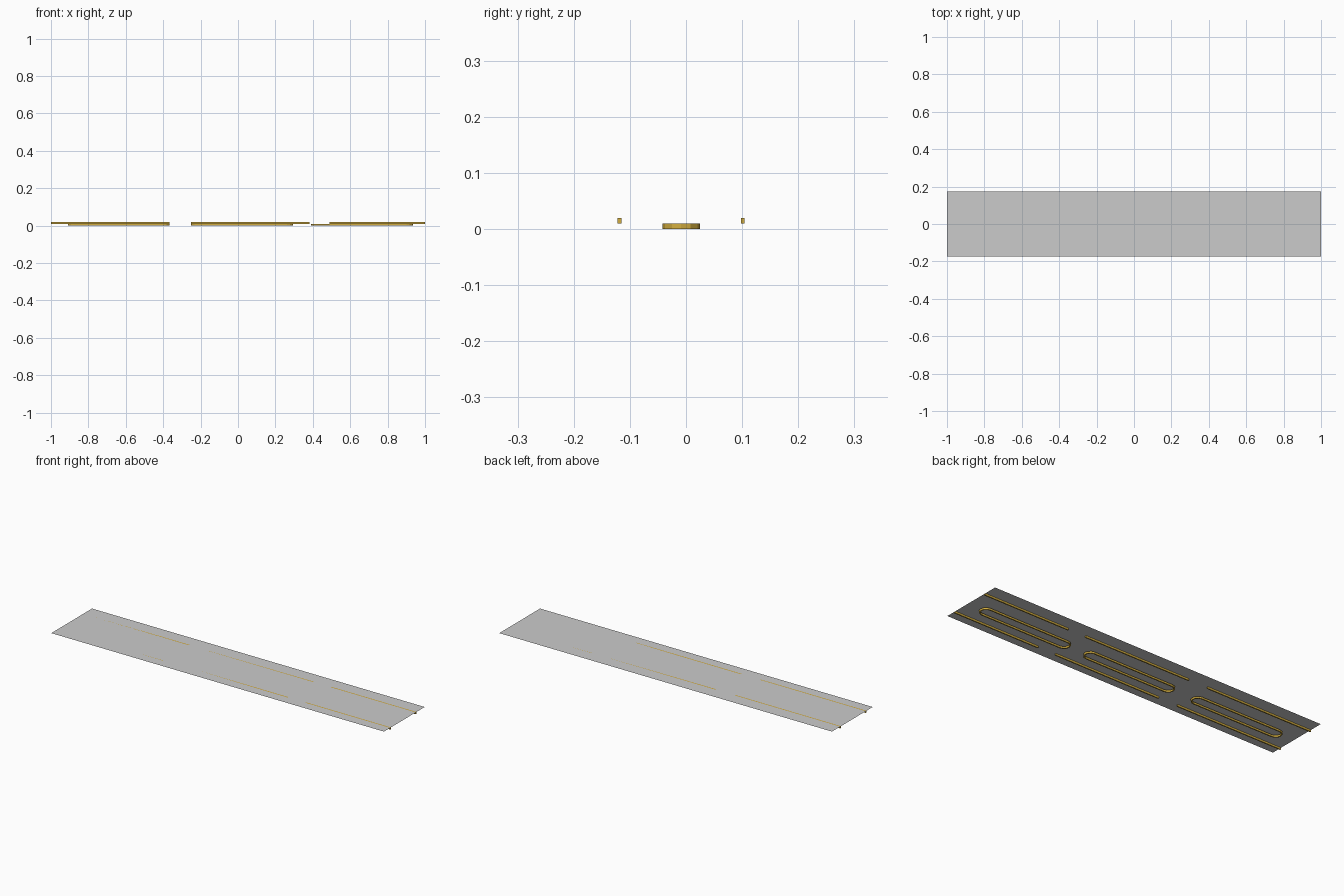
import bpy, bmesh, math

if "Cube" in bpy.data.objects:
    bpy.data.objects.remove(bpy.data.objects["Cube"])

TOP, MID = 0.0195, 0.0098   # sheet height / top of the loops
gold = bpy.data.materials.new("gold")
gold.diffuse_color = (0.65, 0.42, 0.05, 1)
gold.use_nodes = True
gold.node_tree.nodes["Principled BSDF"].inputs["Base Color"].default_value = gold.diffuse_color


def make_object(name, bm, mat=None):
    bmesh.ops.recalc_face_normals(bm, faces=bm.faces)
    mesh = bpy.data.meshes.new(name)
    bm.to_mesh(mesh)
    bm.free()
    obj = bpy.data.objects.new(name, mesh)
    bpy.context.collection.objects.link(obj)
    if mat:
        mesh.materials.append(mat)
    return obj


def strip(name, x0, x1, y, width=0.0065):
    bm = bmesh.new()
    bmesh.ops.create_cube(bm, size=1)
    for v in bm.verts:
        v.co.x = x0 if v.co.x < 0 else x1
        v.co.y = y + v.co.y * width
        v.co.z = MID if v.co.z < 0 else TOP
    make_object(name, bm, gold)


def stadium(x0, x1, y, r, inset, segs=6):
    pts = []
    for cx, start in ((x1 - r, -math.pi / 2), (x0 + r, math.pi / 2)):
        for i in range(segs + 1):
            a = start + math.pi * i / segs
            pts.append((cx + (r - inset) * math.cos(a), y + (r - inset) * math.sin(a)))
    return pts


def loop(name, x0, x1, y=-0.0085, r=0.0335, width=0.0065):
    bm = bmesh.new()
    rings = []
    for inset, z in ((0, 0), (0, MID), (width, MID), (width, 0)):
        rings.append([bm.verts.new((px, py, z)) for px, py in stadium(x0, x1, y, r, inset)])
    n = len(rings[0])
    for k in range(4):
        a, b = rings[k], rings[(k + 1) % 4]
        for i in range(n):
            j = (i + 1) % n
            bm.faces.new((a[i], a[j], b[j], b[i]))
    make_object(name, bm, gold)


# thin flat sheet
bm = bmesh.new()
bm.faces.new([bm.verts.new((x, y, TOP)) for x, y in
              ((-1, -0.175), (1, -0.175), (1, 0.175), (-1, 0.175))])
make_object("sheet", bm)

# dashed side strips, front and back rows
for i, (x0, x1) in enumerate(((-1, -0.365), (-0.25, 0.383), (0.49, 1))):
    strip(f"front_strip_{i + 1}", x0, x1, -0.1185)
    strip(f"back_strip_{i + 1}", x0, x1, 0.101)

# rounded loops along the middle
for i, (x0, x1) in enumerate(((-0.91, -0.365), (-0.25, 0.295), (0.39, 0.935))):
    loop(f"centre_loop_{i + 1}", x0, x1)
